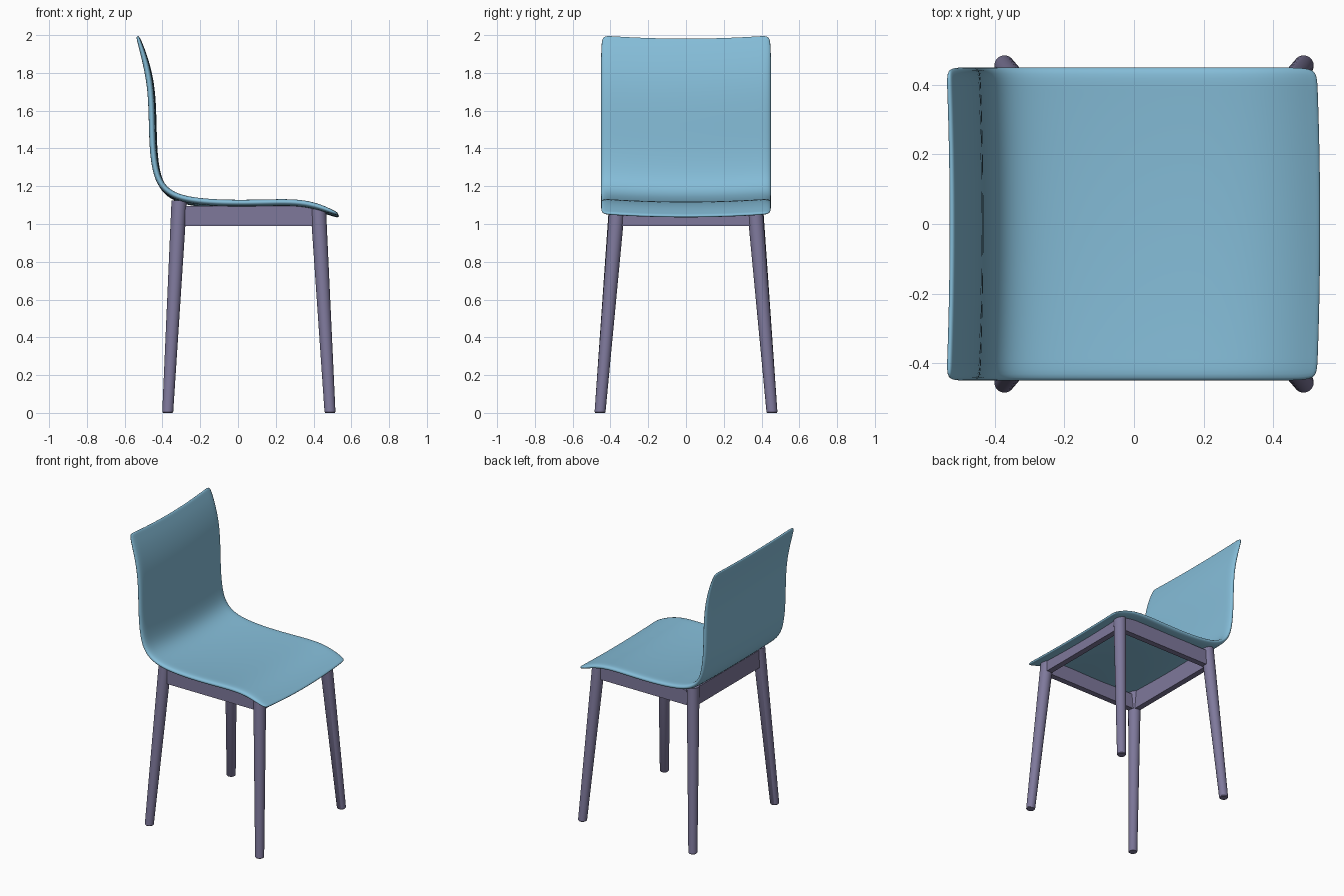
import bpy, bmesh, math
from mathutils import Vector

if "Cube" in bpy.data.objects:
    bpy.data.objects.remove(bpy.data.objects["Cube"])


def material(name, rgb):
    m = bpy.data.materials.new(name)
    m.diffuse_color = (*rgb, 1)
    m.use_nodes = True
    m.node_tree.nodes["Principled BSDF"].inputs["Base Color"].default_value = m.diffuse_color
    return m


BLUE = material("light blue shell", (0.235, 0.51, 0.69))
PURPLE = material("grey purple frame", (0.21, 0.19, 0.33))


def add_object(name, bm, mat):
    me = bpy.data.meshes.new(name)
    bmesh.ops.recalc_face_normals(bm, faces=bm.faces)
    bm.to_mesh(me)
    bm.free()
    me.materials.append(mat)
    ob = bpy.data.objects.new(name, me)
    bpy.context.collection.objects.link(ob)
    return ob


# Seat shell: side profile (x, z) swept across the width with a shallow dish
PROFILE = [(-0.533, 1.998), (-0.527, 1.975), (-0.505, 1.91), (-0.479, 1.81), (-0.462, 1.7),
           (-0.457, 1.55), (-0.454, 1.4), (-0.438, 1.28), (-0.41, 1.21),
           (-0.36, 1.162), (-0.28, 1.132), (-0.15, 1.117), (0, 1.113),
           (0.15, 1.116), (0.28, 1.119), (0.38, 1.108), (0.46, 1.082), (0.505, 1.063), (0.526, 1.056)]
COLS, HALF = 14, 0.452
bm = bmesh.new()
rows = []
for i, (x, z) in enumerate(PROFILE):
    end = min(i, len(PROFILE) - 1 - i)
    w = HALF * (0.965 if end == 0 else 0.992 if end == 1 else 1)
    row = []
    for j in range(COLS + 1):
        t = j / COLS * 2 - 1
        d = 1 - t * t
        row.append(bm.verts.new((x + 0.009 * d, w * t, z - 0.016 * d)))
    rows.append(row)
for a, b in zip(rows, rows[1:]):
    for j in range(COLS):
        bm.faces.new((a[j], a[j + 1], b[j + 1], b[j]))
seat = add_object("seat_shell", bm, BLUE)
# thinner at the top and front edges
group = seat.vertex_groups.new(name="thickness")
n = COLS + 1
for v in range(len(seat.data.vertices)):
    r = v // n
    end = min(r, len(PROFILE) - 1 - r)
    group.add([v], (0.45, 0.6, 0.85)[end] if end < 3 else 1.0, 'REPLACE')
s = seat.modifiers.new("thickness", 'SOLIDIFY')
s.thickness, s.offset, s.vertex_group = 0.034, 0, "thickness"
sub = seat.modifiers.new("smooth", 'SUBSURF')
sub.levels = sub.render_levels = 2
for p in seat.data.polygons:
    p.use_smooth = True


# Tapered, splayed round legs
def leg(name, foot, top, r0, r1, sides=32):
    bm = bmesh.new()
    foot, top = Vector(foot), Vector(top)
    rings = []
    for c, r in ((foot, r0 - 0.004), (foot + Vector((0, 0, 0.005)), r0), (top, r1)):
        rings.append([bm.verts.new(c + Vector((r * math.cos(a), r * math.sin(a), 0)))
                      for a in (2 * math.pi * k / sides for k in range(sides))])
    for a, b in zip(rings, rings[1:]):
        for k in range(sides):
            bm.faces.new((a[k], a[(k + 1) % sides], b[(k + 1) % sides], b[k]))
    bm.faces.new(rings[0][::-1])
    bm.faces.new(rings[-1])
    ob = add_object(name, bm, PURPLE)
    bpy.context.view_layer.objects.active = ob
    ob.select_set(True)
    bpy.ops.object.shade_smooth_by_angle(angle=math.radians(35))
    ob.select_set(False)


for side, s in (("left", -1), ("right", 1)):
    leg("back_leg_" + side, (-0.372, s * 0.455, 0), (-0.311, s * 0.365, 1.125), 0.029, 0.041)
    leg("front_leg_" + side, (0.487, s * 0.455, 0), (0.425, s * 0.365, 1.08), 0.029, 0.041)


# Apron rails between the legs
def rail(name, lo, hi):
    bm = bmesh.new()
    bmesh.ops.create_cube(bm, size=1)
    for v in bm.verts:
        v.co = [l + (c + 0.5) * (h - l) for c, l, h in zip(v.co, lo, hi)]
    add_object(name, bm, PURPLE)


rail("side_rail_left", (-0.3, -0.39, 0.99), (0.42, -0.35, 1.094))
rail("side_rail_right", (-0.3, 0.35, 0.99), (0.42, 0.39, 1.094))
rail("front_rail", (0.41, -0.36, 0.99), (0.45, 0.36, 1.07))
rail("back_rail", (-0.335, -0.36, 0.99), (-0.295, 0.36, 1.115))
